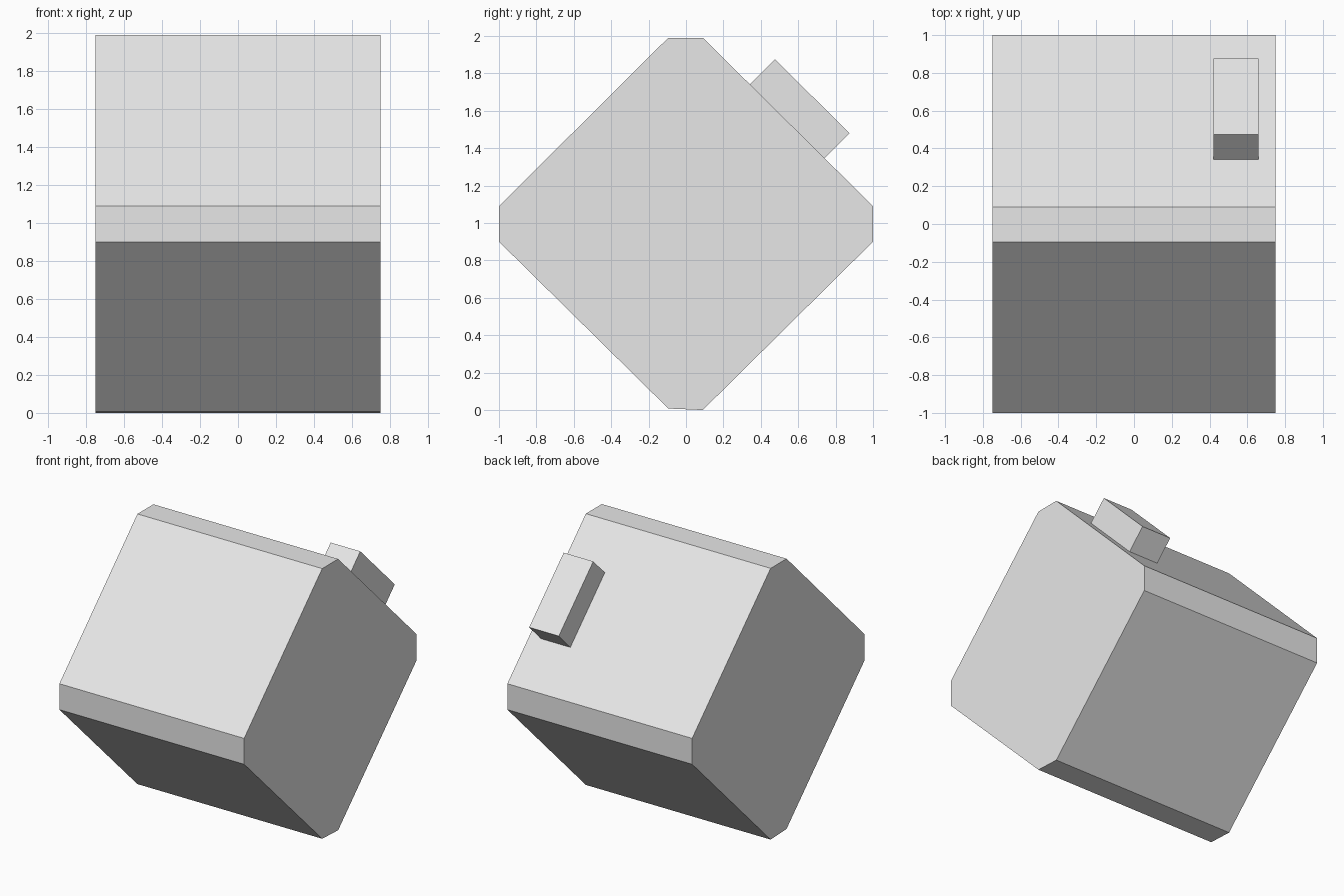
import bpy
import bmesh

if "Cube" in bpy.data.objects:
    bpy.data.objects.remove(bpy.data.objects["Cube"], do_unlink=True)

# Single light grey finish
GREY = (0.8, 0.8, 0.8, 1.0)
grey = bpy.data.materials.new("light_grey")
grey.use_nodes = True
grey.diffuse_color = GREY
grey.node_tree.nodes["Principled BSDF"].inputs["Base Color"].default_value = GREY


def extrude_profile(name, profile, x_min, x_max):
    """Extrude a closed (y, z) outline along x into a flat-faced solid."""
    bm = bmesh.new()
    cap = bm.faces.new([bm.verts.new((x_min, y, z)) for y, z in profile])
    swept = bmesh.ops.extrude_face_region(bm, geom=[cap])["geom"]
    moved = [v for v in swept if isinstance(v, bmesh.types.BMVert)]
    bmesh.ops.translate(bm, verts=moved, vec=(x_max - x_min, 0, 0))
    bmesh.ops.recalc_face_normals(bm, faces=bm.faces)
    mesh = bpy.data.meshes.new(name)
    bm.to_mesh(mesh)
    bm.free()
    mesh.materials.append(grey)
    obj = bpy.data.objects.new(name, mesh)
    bpy.context.collection.objects.link(obj)
    return obj


# Block standing on its edge, with the four long corners cut off
body_outline = [
    (-0.095, 0.008), (0.09, 0.0), (1.0, 0.9), (1.0, 1.09),
    (0.09, 1.99), (-0.095, 1.99), (-1.0, 1.09), (-1.0, 0.9),
]
extrude_profile("body", body_outline, -0.75, 0.75)

# Small raised block on the upper rear slope, towards the left side
block_outline = [(0.335, 1.735), (0.475, 1.875), (0.875, 1.48), (0.735, 1.34)]
extrude_profile("raised_block", block_outline, 0.42, 0.66)
